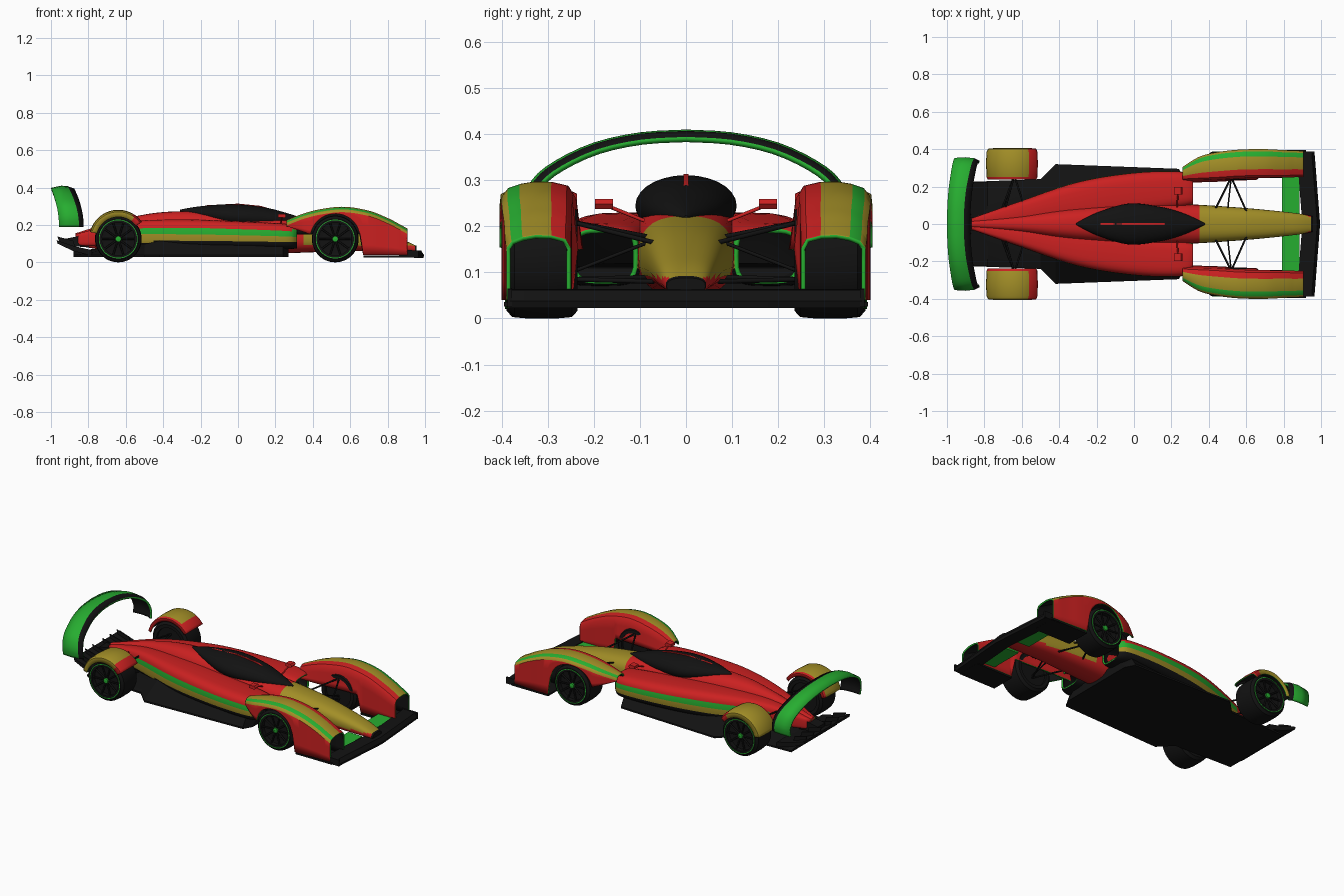
import bpy, bmesh, math
from mathutils import Vector

if "Cube" in bpy.data.objects:
    bpy.data.objects.remove(bpy.data.objects["Cube"])

RED, YEL, GRN, BLK = 0, 1, 2, 3
def mat(name, c):
    m = bpy.data.materials.new(name)
    m.diffuse_color = (*c, 1)
    m.use_nodes = True
    m.node_tree.nodes["Principled BSDF"].inputs["Base Color"].default_value = m.diffuse_color
    return m
red = mat("red_paint", (.6, .015, .015))
yel = mat("olive_paint", (.36, .27, .02))
grn = mat("green_trim", (.02, .42, .03))
blk = mat("carbon_black", (.006, .006, .006))
# slots 0-3 outside, 4-7 inside of shells, 8+ shell rims
SLOTS = [red, yel, grn, blk] + [blk] * 4 + [grn] * 4

def finish(name, bm, color, shell=0, mirror=False, angle=40):
    bmesh.ops.recalc_face_normals(bm, faces=bm.faces)
    if not isinstance(color, list):
        for f in bm.faces:
            f.material_index = color(f.calc_center_median()) if callable(color) else color
    me = bpy.data.meshes.new(name)
    bm.to_mesh(me)
    bm.free()
    ob = bpy.data.objects.new(name, me)
    bpy.context.collection.objects.link(ob)
    for m in SLOTS:
        me.materials.append(m)
    bpy.ops.object.select_all(action='DESELECT')
    bpy.context.view_layer.objects.active = ob
    ob.select_set(True)
    bpy.ops.object.shade_smooth_by_angle(angle=math.radians(angle))
    if mirror:
        md = ob.modifiers.new("mirror", 'MIRROR')
        md.use_axis = (False, True, False)
        md.use_mirror_merge = False
    if shell:
        md = ob.modifiers.new("shell", 'SOLIDIFY')
        md.thickness, md.material_offset, md.material_offset_rim = shell, 4, 8
    return ob

def loft(name, rings, color, closed=True, caps=True, loop=False, **kw):
    """Skin rings; color is an index, a function of the face centre, or a list per strip."""
    bm = bmesh.new()
    vs = [[bm.verts.new(p) for p in r] for r in rings]
    n = len(vs[0])
    for a, b in list(zip(vs, vs[1:])) + ([(vs[-1], vs[0])] if loop else []):
        for i in range(n if closed else n - 1):
            j = (i + 1) % n
            f = bm.faces.new((a[i], a[j], b[j], b[i]))
            if isinstance(color, list):
                f.material_index = color[i]
    if caps:
        bm.faces.new(vs[0])
        bm.faces.new(vs[-1])
    return finish(name, bm, color, **kw)

def smooth_rows(rows, k):
    """Catmull-Rom interpolation of station rows."""
    out = []
    for i in range(len(rows) - 1):
        p0, p1, p2, p3 = (rows[max(0, min(len(rows) - 1, i + d))] for d in (-1, 0, 1, 2))
        for s in range(k):
            t = s / k
            out.append([.5 * (2*b + (c-a)*t + (2*a-5*b+4*c-d)*t*t + (3*b-a-3*c+d)*t**3)
                        for a, b, c, d in zip(p0, p1, p2, p3)])
    return out + [list(rows[-1])]

def oval(x, y0, y1, z0, z1, e=2.6, n=28):
    pts = []
    for i in range(n):
        a = 2 * math.pi * i / n
        c, s = math.cos(a), math.sin(a)
        pts.append((x, (y0+y1)/2 + (y1-y0)/2 * math.copysign(abs(c)**(2/e), c),
                    (z0+z1)/2 + (z1-z0)/2 * math.copysign(abs(s)**(2/e), s)))
    return pts

def lathe(name, x, y, z, profile, color, n=48, loop=True):
    """Revolve (y offset, radius) profile around the axle."""
    rings = [[(x + r*math.cos(2*math.pi*i/n), y + dy, z + r*math.sin(2*math.pi*i/n))
              for dy, r in profile] for i in range(n)]
    return loft(name, rings, color, closed=loop, caps=False, loop=True, mirror=True)

def rod(name, a, b, r=.005, color=BLK):
    a, b = Vector(a), Vector(b)
    q = (b - a).to_track_quat('Z', 'Y')
    rings = [[p + q @ Vector((r*math.cos(i*math.pi/4), r*math.sin(i*math.pi/4), 0))
              for i in range(8)] for p in (a, b)]
    return loft(name, rings, color, mirror=True, angle=50)

def prism_y(name, poly, y0, y1, color, mirror=True):
    return loft(name, [[(x, y, z) for x, z in poly] for y in (y0, y1)], color, mirror=mirror, angle=30)

# Central fuselage and nose
rows = [(-.87, .02, .09, .155), (-.6, .05, .05, .235), (-.35, .085, .04, .272), (0, .11, .04, .262),
        (.3, .105, .05, .228), (.6, .085, .06, .19), (.85, .06, .055, .13), (.955, .042, .052, .088)]
loft("fuselage", [oval(x, -w, w, a, b) for x, w, a, b in smooth_rows(rows, 6)],
     lambda c: BLK if c.x > .95 else RED if c.x < .36 or c.z < .09 else YEL)

# Lens-shaped canopy with a thin top fin
rows = [(-.31, .004, .005, .277), (-.2, .06, .036, .264), (-.03, .109, .064, .247),
        (.14, .092, .058, .236), (.27, .055, .035, .226), (.38, .004, .004, .22)]
loft("canopy", [oval(x, -w, w, c - h, c + h, 2) for x, w, h, c in smooth_rows(rows, 5)], BLK)
prism_y("canopy_fin", [(-.24, .28), (-.17, .305), (0, .314), (.12, .302), (.3, .25), (.3, .23), (-.24, .23)],
        -.005, .005, RED, False)

# Hollow side pods
rows = [(.315, .105, .245, .075, .195), (.25, .09, .28, .07, .207), (0, .06, .274, .07, .22),
        (-.3, .03, .225, .07, .23), (-.6, .01, .125, .08, .215), (-.87, 0, .03, .09, .15)]
loft("side_pod", [oval(x, a, b, c, d, 3.6) for x, a, b, c, d in smooth_rows(rows, 6)],
     lambda c: RED if c.z > .172 or c.y < .1 else GRN if c.z > .145 else YEL if c.z > .11 else BLK,
     caps=False, shell=.01, mirror=True)

# Undertray with sloping flanks
rows = [(.27, .24, .19, .08), (.24, .295, .25, .11), (-.42, .32, .18, .12), (-.5, .24, .15, .1), (-.88, .225, .05, .06)]
loft("undertray", [[(x, -b, .028), (x, b, .028), (x, b, .038), (x, t, z), (x, -t, z), (x, -b, .038)]
                   for x, b, t, z in rows], BLK, angle=20)

# Rear diffuser with small upper fins
prism_y("diffuser", [(-.78, .035), (-.88, .06), (-.965, .1), (-.97, .118), (-.87, .085), (-.78, .065)],
        -.225, .225, BLK, False)
for i, y in enumerate((.05, .12, .19)):
    prism_y(f"diffuser_fin_{i}", [(-.87, .075), (-.955, .105), (-.965, .138), (-.88, .115)], y - .003, y + .003, BLK)
prism_y("gearbox", [(-.8, .08), (-.93, .09), (-.93, .125), (-.8, .15)], -.035, .035, BLK, False)

# Front wheel pods: arched shells, the inner wall reaching lower than the outer
rows = [(.26, .235, .305, .225), (.35, .235, .36, .26), (.45, .238, .385, .285), (.57, .245, .398, .296),
        (.7, .247, .4, .275), (.8, .248, .395, .236), (.86, .25, .393, .205), (.905, .25, .39, .18)]
def fender_ring(x, yi, yo, zt):
    d = x - .52
    zo = .125 + math.sqrt(.0182 - d*d) if abs(d) < .134 else .04 if d > 0 else .15 + (.386 - x)*.35
    zo = min(zo, zt - .035)
    zi = .04 if d > .134 else min(.15, zt - .035)
    w = yo - yi
    ins, outs = ([zb + (zt - .028 - zb) * i / 4 for i in range(5)] for zb in (zi, zo))
    top = [(yi + .08*w, zt - .008), (yi + .3*w, zt), (yi + .55*w, zt + .001), (yi + .75*w, zt - .004), (yi + .92*w, zt - .013)]
    lean = .012 if d < .134 else 0
    return [(x, y, z) for y, z in [(yi - lean*(4-i)/4, z) for i, z in enumerate(ins)] + top
            + [(yo, z) for z in reversed(outs)]]
loft("front_fender", [fender_ring(*r) for r in smooth_rows(rows, 8)],
     [RED]*5 + [RED, YEL, YEL, GRN, YEL] + [RED]*4, closed=False, caps=False, shell=.009, mirror=True)
prism_y("fender_floor", [(.67, .026), (.92, .026), (.92, .036), (.67, .036)], .245, .395, BLK)

# Front wing, swept towards the centre, with inner flaps
sec = [(.87, .03), (.96, .023), (.965, .038), (.95, .062), (.87, .064)]
loft("front_wing", [[(x + o, y, z) for x, z in sec] for y, o in ((-.385, 0), (0, .03), (.385, 0))], BLK, angle=30)
prism_y("front_wing_flap", [(.79, .062), (.885, .06), (.885, .048), (.79, .052)], .045, .25, GRN)
prism_y("wing_endplate", [(.86, .025), (.965, .025), (.965, .064), (.86, .066)], .378, .388, BLK)

# Wheels: tyre, dish, trim ring, spokes, hub
for tag, x, y in (("front", .52, .31), ("rear", -.64, .315)):
    z = .125
    lathe(tag + "_tyre", x, y, z, [(-.075, .088), (-.075, .108), (-.062, .122), (-.03, .125), (.03, .125),
                                   (.062, .122), (.075, .108), (.075, .088)], BLK)
    lathe(tag + "_trim_ring", x, y + .075, z, [(0, .1), (0, .104), (.003, .104), (.003, .1)], GRN)
    lathe(tag + "_wheel_dish", x, y, z, [(-.06, .0005), (-.06, .09), (.05, .09), (.045, .07), (.055, .02), (.055, .0005)], BLK, loop=False)
    lathe(tag + "_hub", x, y, z, [(.05, .0005), (.05, .017), (.07, .015), (.072, .0005)], GRN, 16)
    for i in range(10):
        a = i * math.pi / 5
        rod(f"{tag}_spoke_{i}", (x + .015*math.cos(a), y + .058, z + .015*math.sin(a)),
            (x + .092*math.cos(a), y + .064, z + .092*math.sin(a)))

# Rear wheel covers
rings = []
for i in range(23):
    a = math.radians(36 + 130 * i / 22)
    rings.append([(-.64 + r*math.cos(a), y, .125 + r*math.sin(a)) for y, r in
                  ((.237, .128), (.237, .146), (.25, .152), (.32, .156), (.385, .153), (.402, .145), (.405, .118))])
loft("rear_wheel_cover", rings, lambda c: RED if c.x > -.565 or c.y < .245 else YEL,
     closed=False, caps=False, shell=.006, mirror=True)

# Arched rear wing with a black leading strip
half = [(.35, .19), (.357, .24), (.335, .3), (.285, .342), (.2, .382), (.1, .404), (0, .41)]
half = smooth_rows(half, 3)
rings = []
for y, z in half + [(-y, z) for y, z in reversed(half[:-1])]:
    s = (z - .19) / .22
    s2 = s * s
    rings.append([(-.825 - .05*s2, y*.95, z - .016*s), (-.85 - .06*s2, y*.985, z - .003*s),
                  (-.9 - .045*s2, y, z), (-.957 - .043*s2, y*.99, z - .012*s)])
loft("rear_wing_arch", rings, [BLK, GRN, GRN], closed=False, caps=False, shell=.012)

# Mirrors on stalks
prism_y("mirror", [(.215, .24), (.25, .238), (.258, .248), (.25, .259), (.215, .257)], .158, .198, RED)
rod("mirror_stalk", (.23, .09, .212), (.235, .165, .242), .004, RED)

# Suspension arms
for i, (xa, za, zb) in enumerate(((.43, .175, .21), (.6, .165, .21), (.43, .09, .085), (.6, .08, .085))):
    rod(f"front_arm_{i}", (xa, .07, za), (.52, .25, zb))
rod("front_pushrod", (.5, .07, .17), (.52, .25, .1), .004)
for i, (xa, za, zb) in enumerate(((-.57, .2, .17), (-.7, .18, .17), (-.57, .1, .09), (-.72, .1, .09))):
    rod(f"rear_arm_{i}", (xa, .04, za), (-.64, .26, zb))
